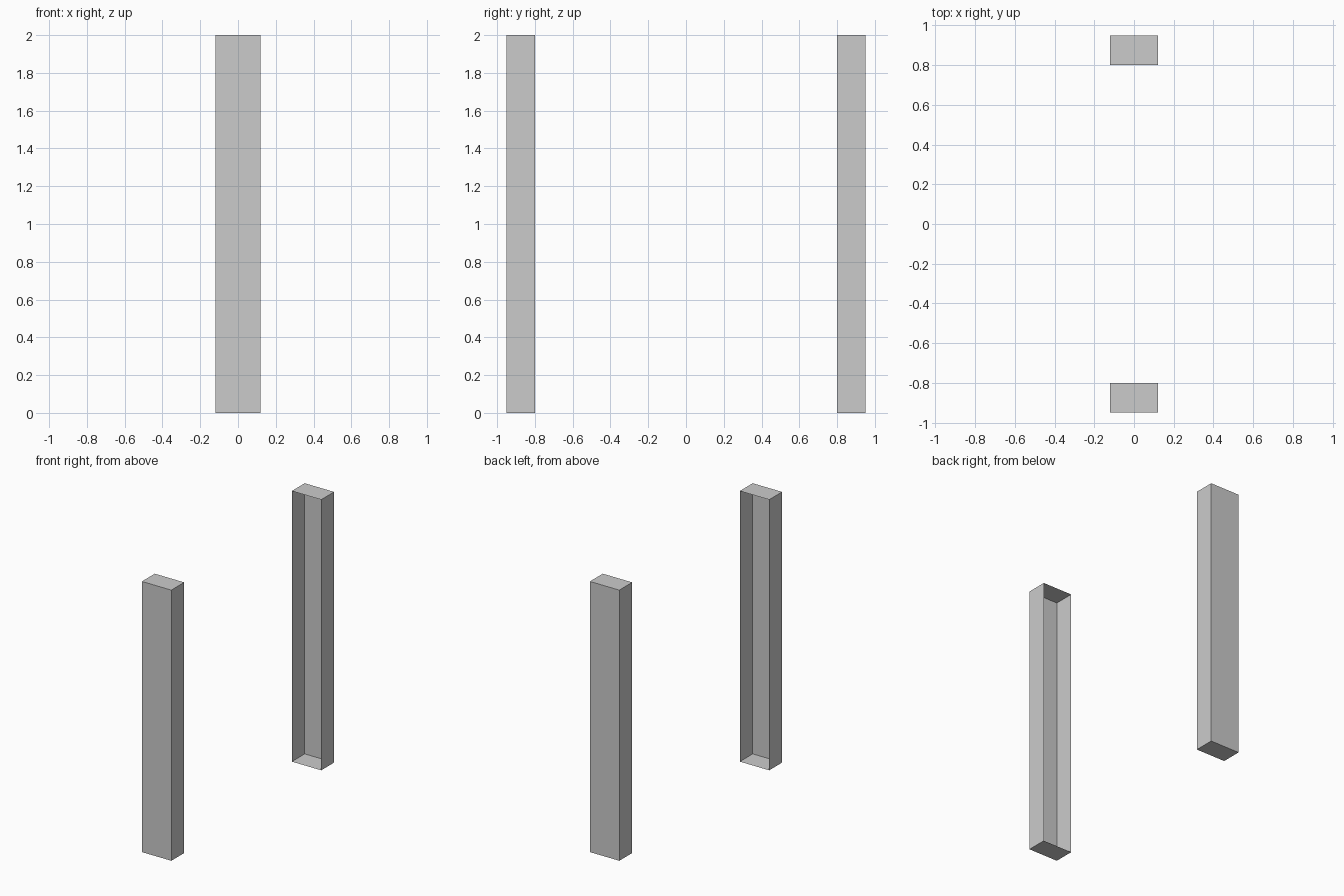
import bpy, bmesh
from mathutils import Matrix

if "Cube" in bpy.data.objects:
    bpy.data.objects.remove(bpy.data.objects["Cube"])

WIDTH, DEPTH, HEIGHT = 0.24, 0.15, 2.0
OUTER_Y = 0.95


def open_post(name, side):
    """Upright post at y = side, with its inward-facing wall left open."""
    bm = bmesh.new()
    bmesh.ops.create_cube(bm, size=1)
    inner = [f for f in bm.faces if f.normal.y * side < -0.5]
    bmesh.ops.delete(bm, geom=inner, context='FACES')
    bm.transform(Matrix.Translation((0, side * (OUTER_Y - DEPTH / 2), HEIGHT / 2))
                 @ Matrix.Diagonal((WIDTH, DEPTH, HEIGHT, 1)))
    mesh = bpy.data.meshes.new(name)
    bm.to_mesh(mesh)
    bm.free()
    bpy.context.collection.objects.link(bpy.data.objects.new(name, mesh))


# Front and back posts, open toward each other
open_post("front_post", -1)
open_post("back_post", 1)
